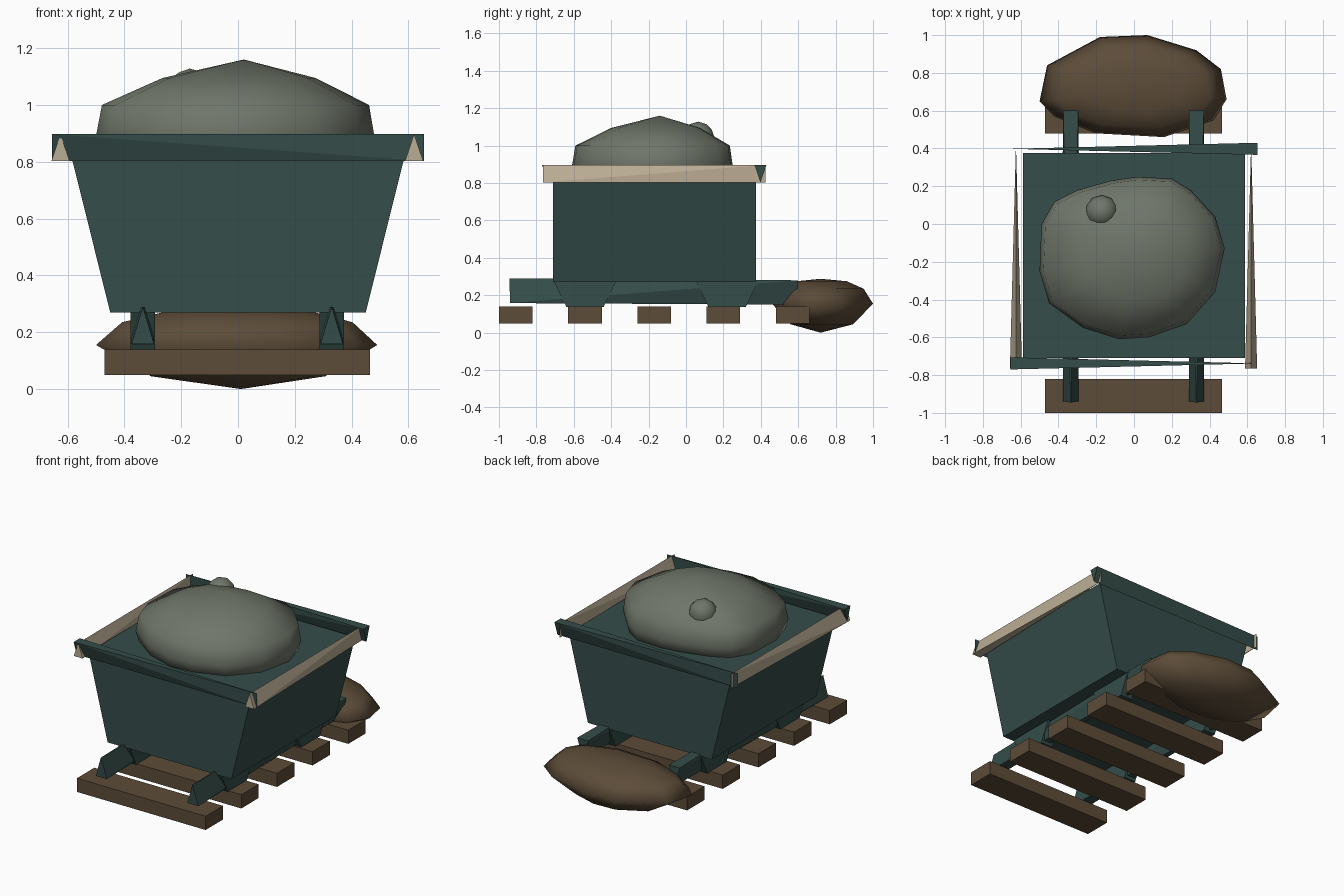
import bpy, bmesh
from mathutils import Vector

cube = bpy.data.objects.get("Cube")
if cube:
    bpy.data.objects.remove(cube, do_unlink=True)


def material(name, rgb):
    m = bpy.data.materials.new(name)
    m.use_nodes = True
    m.diffuse_color = (*rgb, 1)
    bsdf = next(n for n in m.node_tree.nodes if n.type == 'BSDF_PRINCIPLED')
    bsdf.inputs["Base Color"].default_value = (*rgb, 1)
    return m


green = material("dark green paint", (0.035, 0.074, 0.067))
beige = material("pale wood", (0.50, 0.42, 0.30))
brown = material("brown wood", (0.108, 0.072, 0.040))
grey = material("grey stone", (0.158, 0.180, 0.142))


def finish(name, bm, mat, smooth=False):
    bmesh.ops.recalc_face_normals(bm, faces=bm.faces)
    mesh = bpy.data.meshes.new(name)
    for f in bm.faces:
        f.smooth = smooth
    bm.to_mesh(mesh)
    bm.free()
    mesh.materials.append(mat)
    ob = bpy.data.objects.new(name, mesh)
    bpy.context.collection.objects.link(ob)
    return ob


def hull(name, points, mat):
    """Convex solid around a few corner points."""
    bm = bmesh.new()
    for p in points:
        bm.verts.new(p)
    bmesh.ops.convex_hull(bm, input=bm.verts)
    bmesh.ops.dissolve_limit(bm, angle_limit=0.01, verts=bm.verts, edges=bm.edges)
    return finish(name, bm, mat)


def frustum(name, bottom, top, z0, z1, mat):
    """Box whose bottom and top rectangles (x0, x1, y0, y1) differ."""
    pts = [(x, y, z) for r, z in ((bottom, z0), (top, z1)) for x in r[:2] for y in r[2:]]
    return hull(name, pts, mat)


def boulder(name, outline, centre, rings, low, high, mat):
    """Stack of scaled copies of one outline, closed by a point at each end."""
    bm = bmesh.new()
    c = Vector(centre)
    loops = []
    for scale, z in rings:
        loops.append([bm.verts.new((*(c + (Vector(p) - c) * scale), z)) for p in outline])
    n = len(outline)
    for a, b in zip(loops, loops[1:]):
        for i in range(n):
            j = (i + 1) % n
            bm.faces.new((a[i], a[j], b[j], b[i]))
    for loop, z in ((loops[0], low), (loops[-1], high)):
        tip = bm.verts.new((*c, z))
        for i in range(n):
            bm.faces.new((loop[i], loop[(i + 1) % n], tip))
    return finish(name, bm, mat, True)


# Tub
frustum("tub", (-0.45, 0.45, -0.71, 0.375), (-0.588, 0.588, -0.71, 0.375), 0.27, 0.825, green)

# Rim: wedges with a triangular end that thin out to an upright edge
LOW, HIGH, HALF = 0.803, 0.897, 0.032
for side, x in (("right", -0.625), ("left", 0.62)):
    hull(side + "_rim", [(x - HALF, -0.765, LOW), (x + HALF, -0.765, LOW), (x, -0.765, HIGH),
                         (x, 0.425, LOW), (x, 0.425, HIGH)], beige)
for side, y, wide in (("front", -0.738, -0.655), ("back", 0.398, 0.655)):
    hull(side + "_rim", [(wide, y - HALF, HIGH), (wide, y + HALF, HIGH), (wide, y, LOW),
                         (-wide, y, LOW), (-wide, y, HIGH)], green)

# Rails with twisted triangular ends, and the feet under the tub
for side, x in (("right", -0.335), ("left", 0.33)):
    hull(side + "_rail", [(x - 0.04, -0.94, 0.158), (x + 0.04, -0.94, 0.158), (x, -0.945, 0.29),
                          (x - 0.04, 0.60, 0.28), (x + 0.04, 0.60, 0.28), (x, 0.60, 0.15)], green)
    for end, y in (("front", -0.54), ("back", 0.22)):
        frustum(side + "_" + end + "_foot", (x - 0.043, x + 0.043, y - 0.1, y + 0.1),
                (x - 0.043, x + 0.043, y - 0.165, y + 0.165), 0.138, 0.272, green)

# Sleepers
for i in range(5):
    y = -0.91 + 0.37 * i
    rect = (-0.47, 0.465, y - 0.09, y + 0.09)
    frustum("sleeper_%d" % (i + 1), rect, rect, 0.05, 0.14, brown)

# Stone load with a small knob
boulder("stone_load",
        [(0.02, 0.25), (0.2, 0.24), (0.3, 0.18), (0.43, 0.04), (0.48, -0.13), (0.43, -0.36),
         (0.28, -0.53), (0.08, -0.6), (-0.08, -0.61), (-0.27, -0.55), (-0.45, -0.42),
         (-0.5, -0.25), (-0.49, 0), (-0.42, 0.12), (-0.3, 0.18), (-0.12, 0.23)],
        (0.02, -0.14), [(0.95, 0.8), (1, 0.89), (0.96, 1.0), (0.55, 1.095)], 0.79, 1.16, grey)
bm = bmesh.new()
bmesh.ops.create_icosphere(bm, subdivisions=2, radius=0.09)
for v in bm.verts:
    v.co = Vector((-0.17, 0.065, 1.04)) + v.co * 0.98
finish("stone_knob", bm, grey, True)

# Brown boulder behind the cart
boulder("back_boulder",
        [(-0.46, 0.84), (-0.18, 0.99), (0.07, 1.0), (0.33, 0.92), (0.46, 0.82), (0.49, 0.66),
         (0.42, 0.55), (0.16, 0.46), (-0.2, 0.48), (-0.42, 0.57), (-0.5, 0.65)],
        (0.01, 0.72), [(0.62, 0.045), (1, 0.155), (0.82, 0.235), (0.5, 0.275)], 0.0, 0.288, brown)
